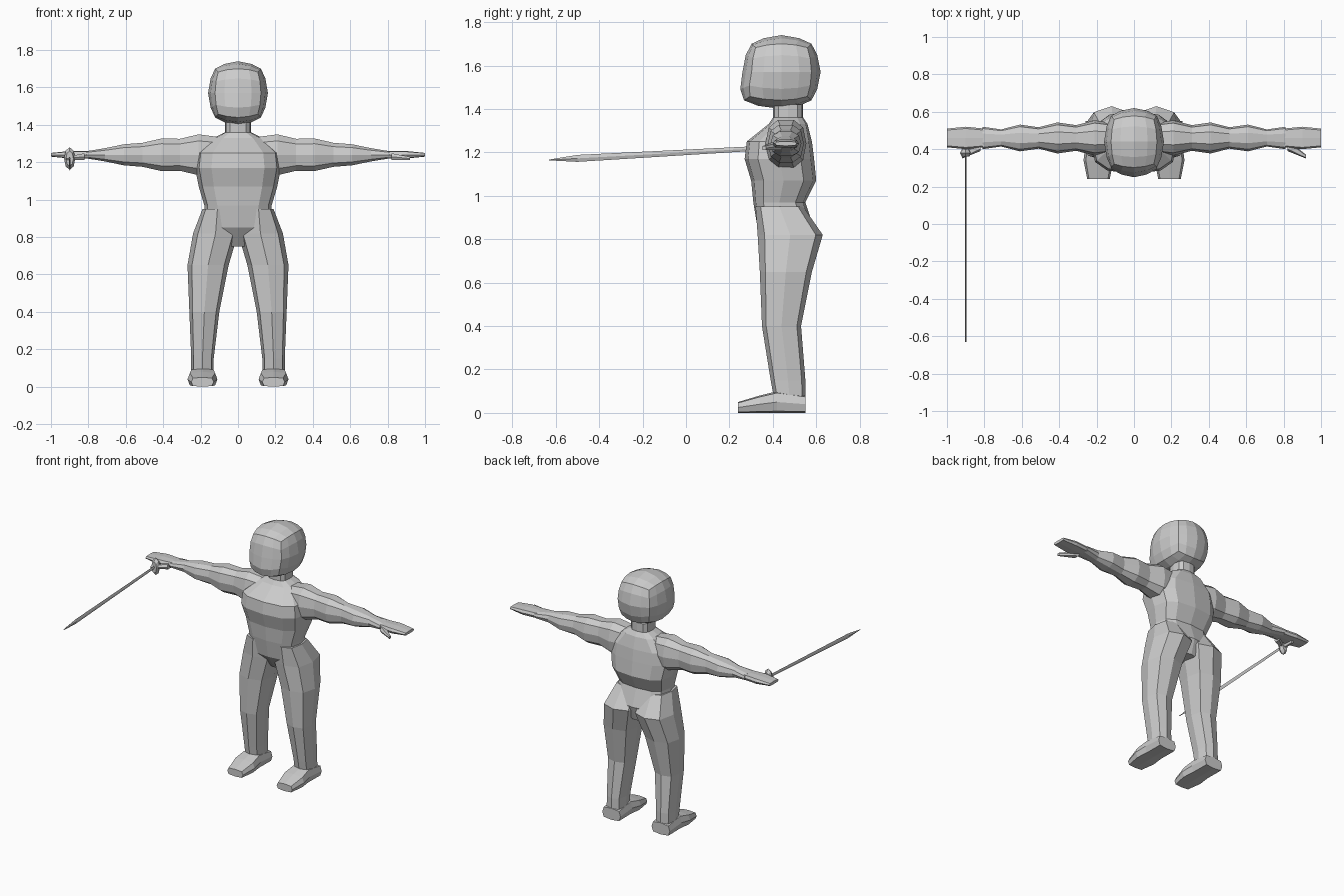
import bpy, bmesh, math
from mathutils import Vector

cube = bpy.data.objects.get("Cube")
if cube:
    bpy.data.objects.remove(cube)

grey = bpy.data.materials.new("plain grey")
grey.use_nodes = True
colour = (0.6, 0.6, 0.6, 1)
grey.diffuse_color = colour
shader = grey.node_tree.nodes["Principled BSDF"]
shader.inputs["Base Color"].default_value = colour


def finish(name, bm):
    """Turn the faces outward and add the part to the scene."""
    bmesh.ops.recalc_face_normals(bm, faces=bm.faces)
    mesh = bpy.data.meshes.new(name)
    bm.to_mesh(mesh)
    bm.free()
    mesh.materials.append(grey)
    part = bpy.data.objects.new(name, mesh)
    bpy.context.collection.objects.link(part)


def rounded(value, power):
    """Push a sine or cosine outward so that a circle becomes a rounded box."""
    return math.copysign(abs(value) ** power, value)


def loft(name, axis, rings, sides=8, power=0.7, flip=1):
    """Skin rings given as (position, centre u, centre v, radius u, radius v)."""
    bm = bmesh.new()
    loops = []
    for along, centre_u, centre_v, radius_u, radius_v in rings:
        loop = []
        for step in range(sides):
            angle = math.tau * step / sides
            u = centre_u + radius_u * rounded(math.cos(angle), power)
            v = centre_v + radius_v * rounded(math.sin(angle), power)
            place = {"x": (along, u, v), "y": (u, along, v), "z": (u, v, along)}
            point = Vector(place[axis])
            point.x *= flip
            loop.append(bm.verts.new(point))
        loops.append(loop)
    for lower, upper in zip(loops, loops[1:]):
        for i in range(sides):
            bm.faces.new((lower[i - 1], lower[i], upper[i], upper[i - 1]))
    bm.faces.new(loops[0])
    bm.faces.new(loops[-1])
    finish(name, bm)


def build_head():
    """Round off a gridded box, then pull the lower front out into a jaw."""
    bm = bmesh.new()
    bmesh.ops.create_cube(bm, size=2)
    bmesh.ops.subdivide_edges(bm, edges=bm.edges[:], cuts=3, use_grid_fill=True)
    for vert in bm.verts:
        point = vert.co.normalized().lerp(vert.co, 0.2)
        if point.y < 0 and point.z < 0:
            point.y *= 1 - point.z / 3
        vert.co = Vector((point.x * 0.16, 0.44 + point.y * 0.18, 1.57 + point.z * 0.17))
    finish("head", bm)


build_head()

# Torso and neck: height, half width, middle depth, half depth
trunk = [
    (0.75, 0.05, 0.48, 0.08), (0.85, 0.18, 0.46, 0.13), (0.97, 0.18, 0.43, 0.12),
    (1.07, 0.21, 0.45, 0.15), (1.17, 0.23, 0.43, 0.16), (1.25, 0.22, 0.43, 0.15),
    (1.33, 0.13, 0.47, 0.09), (1.36, 0.07, 0.47, 0.07), (1.42, 0.07, 0.47, 0.07)]
loft("torso", "z", [(z, 0, y, width, depth) for z, width, y, depth in trunk], sides=12)

# Limb sections shared by both sides
leg = [
    (0.95, 0.11, 0.43, 0.08, 0.11), (0.82, 0.12, 0.48, 0.12, 0.15),
    (0.65, 0.16, 0.46, 0.11, 0.12), (0.4, 0.18, 0.44, 0.08, 0.09),
    (0.15, 0.19, 0.47, 0.06, 0.08), (0.04, 0.19, 0.48, 0.06, 0.07)]

# Foot: depth, half width, height of the upper surface
foot_profile = [(0.55, 0.07, 0.08), (0.42, 0.07, 0.1), (0.34, 0.08, 0.08), (0.24, 0.06, 0.05)]
foot = [(y, 0.19, top / 2, width, top / 2) for y, width, top in foot_profile]

# Arm: a curved taper with muscles swelling at every other ring
hand_y, hand_z = 0.46, 1.24
arm = []
for ring in range(8):
    reach = ring / 7
    swell = 0.01 * (-1) ** (ring + 1)
    thickness = 0.11 - 0.09 * reach ** 1.5
    depth = 0.09 - 0.04 * reach
    arm.append((0.11 + ring / 10, hand_y, hand_z, depth + swell, thickness + swell * (1 - reach)))

# Flat hand: distance out, half depth, half thickness
hand_profile = [(0.8, 0.05, 0.02), (0.9, 0.06, 0.02), (1, 0.05, 0.01)]
hand = [(x, hand_y, hand_z, depth, thick) for x, depth, thick in hand_profile]
thumb = [(0.82, 0.42, 1.23, 0.03, 0.02), (0.92, 0.36, 1.22, 0.01, 0.01)]

for side, flip in (("left", 1), ("right", -1)):
    loft(side + "_leg", "z", leg, flip=flip)
    loft(side + "_foot", "y", foot, power=0.5, flip=flip)
    loft(side + "_arm", "x", arm, sides=10, power=0.8, flip=flip)
    loft(side + "_hand", "x", hand, power=0.5, flip=flip)
    loft(side + "_thumb", "x", thumb, sides=6, flip=flip)

# Slender sword held in the right hand, its blade dipping toward the tip
sword_x, grip_z = -0.9, 1.22
blade = [(y, sword_x, 1.2 + y / 18, 0.004, half)
         for y, half in ((0.4, 0.01), (-0.5, 0.016), (-0.63, 0.002))]
loft("sword_blade", "y", blade, sides=4, power=1)

guard = [(y, sword_x, grip_z, size, size * 2)
         for y, size in ((0.36, 0.02), (0.38, 0.03), (0.4, 0.02))]
loft("sword_guard", "y", guard, power=1)

grip = [(y, sword_x, grip_z, 0.01, 0.015) for y in (0.4, 0.47)]
loft("sword_grip", "y", grip, sides=6)
